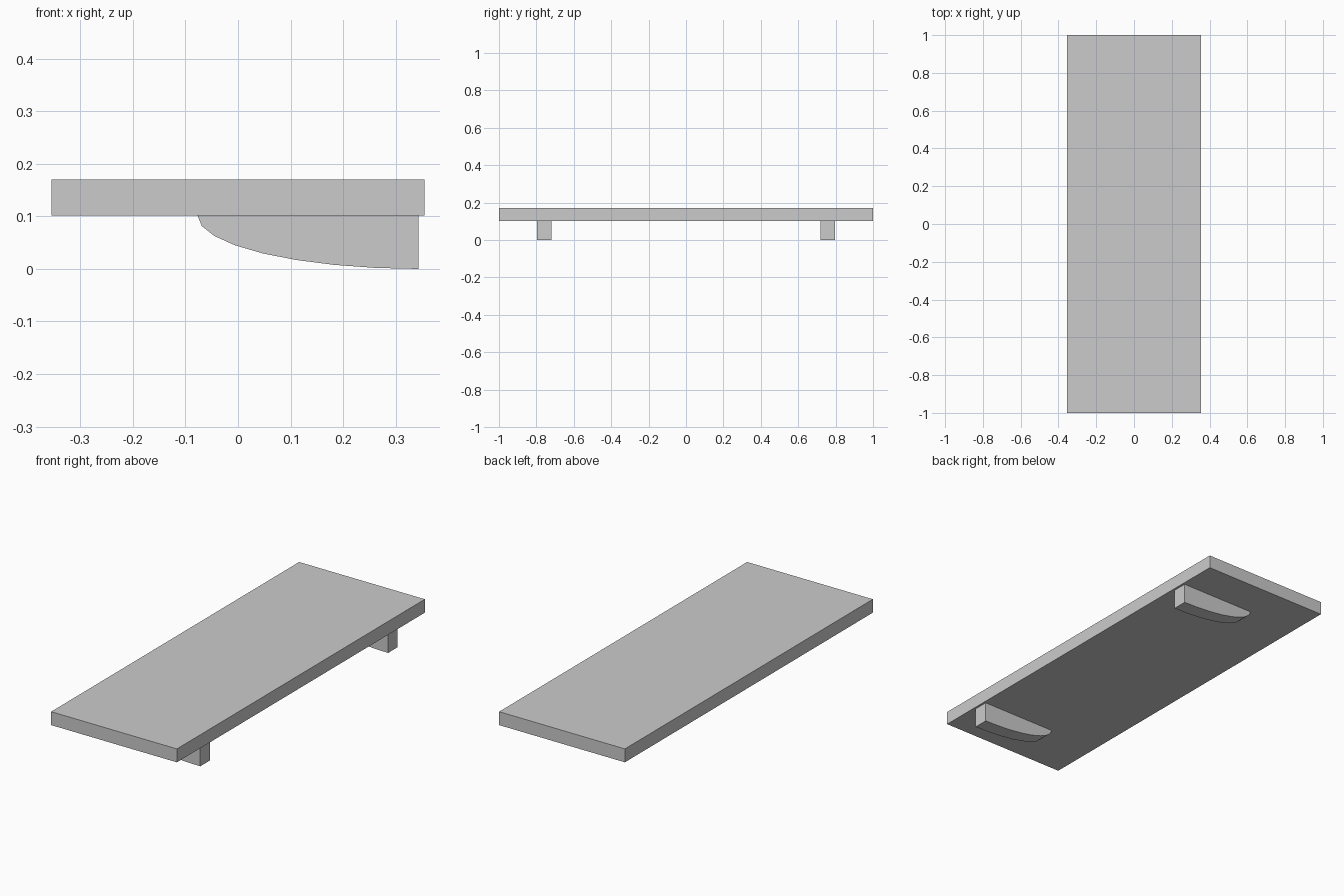
import bpy, bmesh, math

if "Cube" in bpy.data.objects:
    bpy.data.objects.remove(bpy.data.objects["Cube"])

SHELF_X, SHELF_Y = 0.355, 1.0          # half sizes
SHELF_BOTTOM, SHELF_TOP = 0.1015, 0.17
BRACKET_FRONT, BRACKET_BACK = -0.077, 0.344
BRACKET_INNER, BRACKET_OUTER = 0.719, 0.796
ARC_STEPS = 8


def extrude_y(name, profile, y0, y1):
    """Make a solid by extruding an x/z profile from y0 to y1."""
    bm = bmesh.new()
    face = bm.faces.new([bm.verts.new((x, y0, z)) for x, z in profile])
    side = bmesh.ops.extrude_face_region(bm, geom=[face])
    verts = [v for v in side["geom"] if isinstance(v, bmesh.types.BMVert)]
    bmesh.ops.translate(bm, verts=verts, vec=(0, y1 - y0, 0))
    bmesh.ops.recalc_face_normals(bm, faces=bm.faces)
    mesh = bpy.data.meshes.new(name)
    bm.to_mesh(mesh)
    bm.free()
    obj = bpy.data.objects.new(name, mesh)
    bpy.context.collection.objects.link(obj)
    return obj


# Flat shelf board
extrude_y("shelf_board",
          [(-SHELF_X, SHELF_BOTTOM), (SHELF_X, SHELF_BOTTOM),
           (SHELF_X, SHELF_TOP), (-SHELF_X, SHELF_TOP)],
          -SHELF_Y, SHELF_Y)

# Bracket profile: quarter ellipse closed by the square wall corner
length = BRACKET_BACK - BRACKET_FRONT
profile = []
for i in range(ARC_STEPS + 1):
    a = math.pi / 2 * i / ARC_STEPS
    profile.append((BRACKET_BACK - length * math.cos(a),
                    SHELF_BOTTOM * (1 - math.sin(a))))
profile.append((BRACKET_BACK, SHELF_BOTTOM))

# Two mirrored brackets
for name, sign in (("bracket_near", -1), ("bracket_far", 1)):
    y0, y1 = sorted((sign * BRACKET_INNER, sign * BRACKET_OUTER))
    bracket = extrude_y(name, profile, y0, y1)
    bpy.ops.object.select_all(action='DESELECT')
    bracket.select_set(True)
    bpy.context.view_layer.objects.active = bracket
    bpy.ops.object.shade_smooth_by_angle(angle=math.radians(30))
